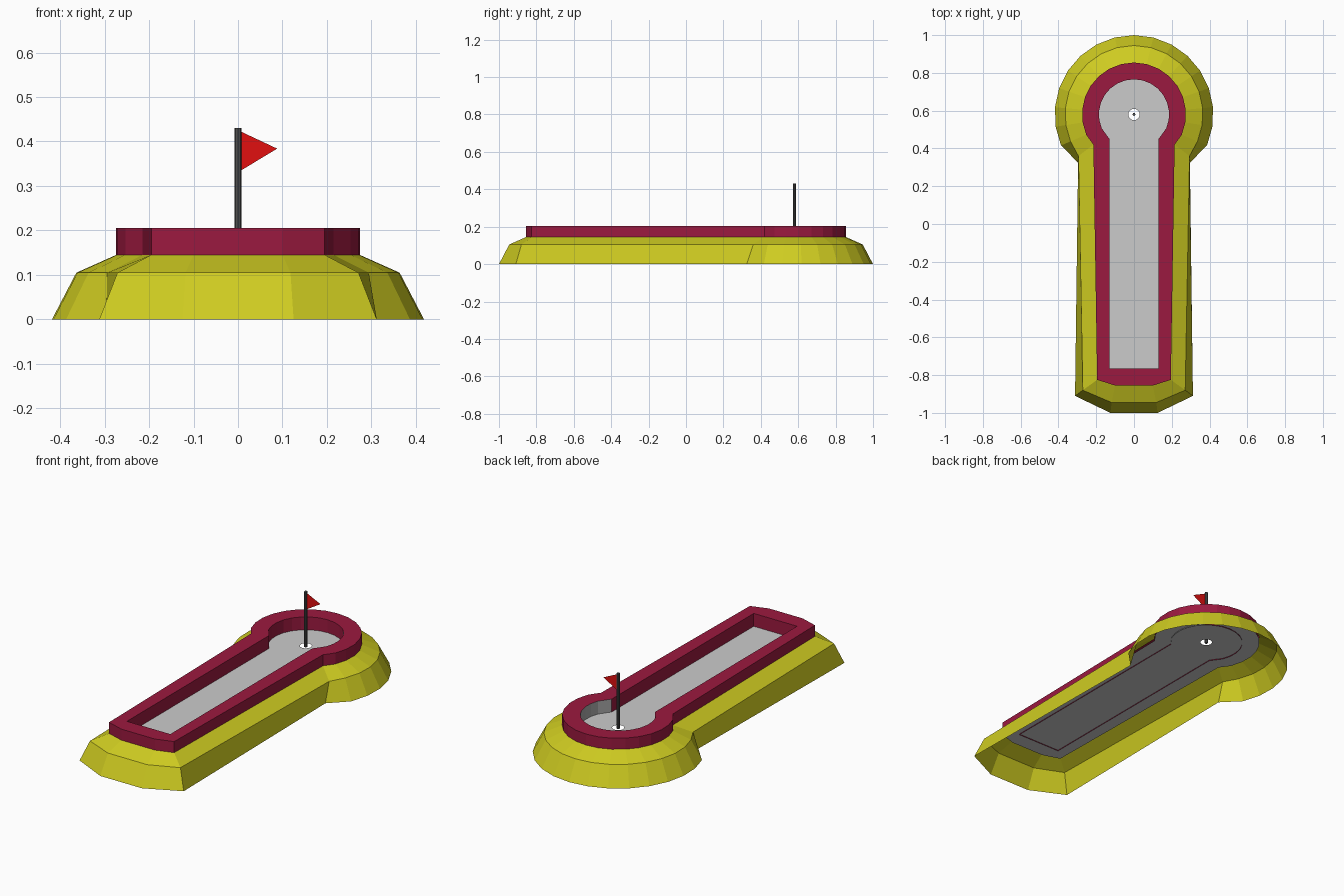
import bpy, bmesh
from math import sin, cos, radians, pi

if "Cube" in bpy.data.objects:
    bpy.data.objects.remove(bpy.data.objects["Cube"])

CY = 0.58   # centre of the round end
SEG = 16    # segments of the round end


def mat(name, col):
    m = bpy.data.materials.new(name)
    m.diffuse_color = (*col, 1)
    m.use_nodes = True
    m.node_tree.nodes["Principled BSDF"].inputs["Base Color"].default_value = m.diffuse_color
    return m


def keyhole(r, neck, corner, front, z):
    """Closed counter-clockwise outline: blunt front, long sides, round back."""
    arc = []
    for i in range(SEG + 1):
        a = radians(-23 + 226 * i / SEG)
        arc.append((r * cos(a), CY + r * sin(a)))
    right = [front, corner, neck]
    left = [(-x, y) for x, y in reversed(right)]
    return [(x, y, z) for x, y in right + arc + left]


def finish(bm, name, mats):
    me = bpy.data.meshes.new(name)
    bm.to_mesh(me)
    bm.free()
    ob = bpy.data.objects.new(name, me)
    bpy.context.collection.objects.link(ob)
    for m in mats:
        me.materials.append(m)
    return ob


def loft(name, loops, mats, grey_wall=None):
    bm = bmesh.new()
    rings = [[bm.verts.new(p) for p in lp] for lp in loops]
    for k in range(len(rings) - 1):
        a, b = rings[k], rings[k + 1]
        n = len(a)
        for i in range(n):
            j = (i + 1) % n
            f = bm.faces.new((a[i], a[j], b[j], b[i]))
            c = f.calc_center_median()
            if k == grey_wall and c.x > 0.131 and 0.45 < c.y < 0.72:
                f.material_index = 1
    return finish(bm, name, mats)


yellow = mat("yellow", (0.62, 0.6, 0.015))
red = mat("crimson", (0.33, 0.01, 0.05))
grey = mat("light_grey", (0.4, 0.4, 0.4))
dark = mat("dark_grey", (0.08, 0.08, 0.08))
bright = mat("flag_red", (0.75, 0.005, 0.005))


def outer(z):
    return keyhole(0.275, (0.215, 0.42), (0.195, -0.825), (0.1, -0.855), z)


def inner(z):
    return keyhole(0.186, (0.13, 0.45), (0.13, -0.765), (0.07, -0.765), z)


# Sloped two-step base, open underneath
ground = keyhole(0.42, (0.296, 0.325), (0.312, -0.91), (0.125, -1.0), 0)
shoulder = keyhole(0.365, (0.294, 0.36), (0.271, -0.88), (0.118, -0.945), 0.105)
loft("base", [ground, shoulder, outer(0.145)], [yellow])

# Raised border wall around the course
loft("border", [outer(0.145), outer(0.205), inner(0.205), inner(0.131)],
     [red, grey], grey_wall=2)

# Putting floor with a real hole
bm = bmesh.new()
hole = [(0.03 * cos(2 * pi * i / 16), CY + 0.03 * sin(2 * pi * i / 16), 0.135)
        for i in range(16)]
for lp in (outer(0.135), hole):
    vs = [bm.verts.new(p) for p in lp]
    for i in range(len(vs)):
        bm.edges.new((vs[i - 1], vs[i]))
bmesh.ops.triangle_fill(bm, use_beauty=True, use_dissolve=False,
                        edges=bm.edges[:], normal=(0, 0, 1))
finish(bm, "floor", [])

# Flag pole
bpy.ops.mesh.primitive_cylinder_add(vertices=8, radius=0.008, depth=0.3,
                                    location=(0, CY, 0.28))
pole = bpy.context.object
pole.name = "flag_pole"
pole.data.materials.append(dark)

# Triangular pennant
bm = bmesh.new()
bm.faces.new([bm.verts.new(p) for p in
              ((0.007, CY, 0.335), (0.088, CY, 0.384), (0.007, CY, 0.422))])
finish(bm, "flag", [bright])
